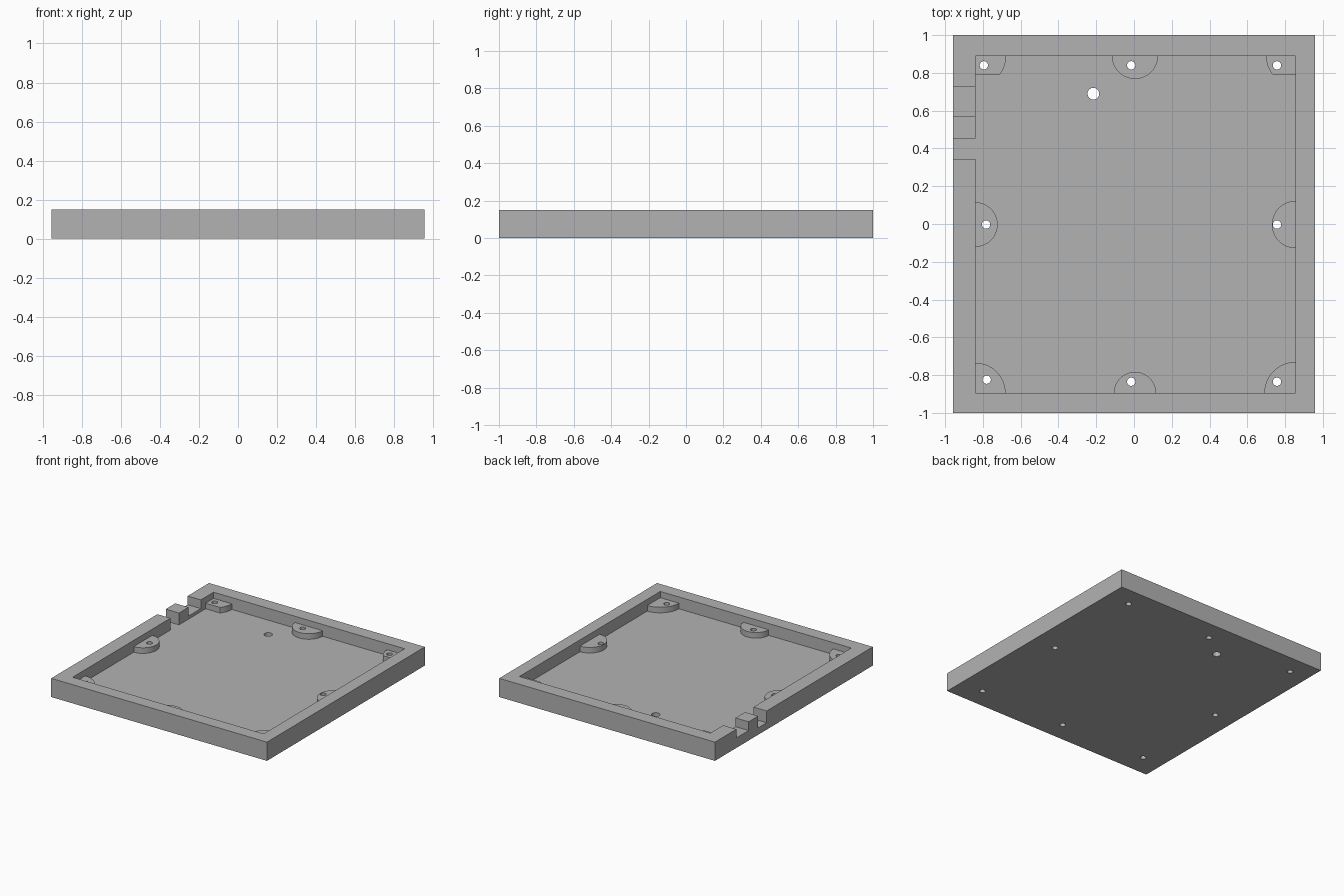
import bpy, bmesh
from math import cos, sin, tau, radians

if "Cube" in bpy.data.objects:
    bpy.data.objects.remove(bpy.data.objects["Cube"])

HEIGHT, FLOOR, BOSS_TOP = 0.15, 0.055, 0.10
LEFT, RIGHT, FRONT, BACK = -0.84, 0.855, -0.895, 0.89   # inner wall faces

grey = bpy.data.materials.new("plain grey")
grey.use_nodes = True
grey.diffuse_color = (0.45, 0.45, 0.45, 1)
grey.node_tree.nodes["Principled BSDF"].inputs["Base Color"].default_value = grey.diffuse_color


def prism(bm, outline, z0, z1):
    """Extrude a counter-clockwise outline from z0 to z1."""
    face = bm.faces.new([bm.verts.new((x, y, z0)) for x, y in outline])
    grown = bmesh.ops.extrude_face_region(bm, geom=[face], use_keep_orig=True)
    for v in grown["geom"]:
        if isinstance(v, bmesh.types.BMVert):
            v.co.z = z1


def box(bm, x0, x1, y0, y1, z0, z1):
    prism(bm, [(x0, y0), (x1, y0), (x1, y1), (x0, y1)], z0, z1)


def disc(x, y, r, sides, y_min=-9):
    """Circle outline, optionally cut flat at y_min."""
    points = []
    for i in range(sides):
        a = tau * (i + 0.5) / sides
        points.append((x + r * cos(a), max(y + r * sin(a), y_min)))
    return points


def finish(bm, name):
    bmesh.ops.recalc_face_normals(bm, faces=bm.faces)
    mesh = bpy.data.meshes.new(name)
    bm.to_mesh(mesh)
    bm.free()
    mesh.materials.append(grey)
    ob = bpy.data.objects.new(name, mesh)
    bpy.context.collection.objects.link(ob)
    return ob


def cut(target, cutter):
    """Subtract the cutter from the target and discard the cutter."""
    cutter.hide_render = True
    mod = target.modifiers.new("cut", 'BOOLEAN')
    mod.operation, mod.solver, mod.object = 'DIFFERENCE', 'EXACT', cutter
    bpy.context.view_layer.objects.active = target
    bpy.ops.object.modifier_apply(modifier=mod.name)
    bpy.data.objects.remove(cutter)


# Outer block
bm = bmesh.new()
box(bm, -0.957, 0.957, -1, 1, 0, HEIGHT)
tray = finish(bm, "tray")

# Cavity shape, with the screw bosses left standing in it
bm = bmesh.new()
box(bm, LEFT, RIGHT, FRONT, BACK, FLOOR, 0.3)
cavity = finish(bm, "cavity_cutter")

bm = bmesh.new()
for x, y, r in [(LEFT, FRONT, 0.16), (RIGHT, FRONT, 0.165),
                (0.005, FRONT, 0.112), (0.005, BACK, 0.122),
                (LEFT, -0.003, 0.118), (RIGHT, -0.003, 0.125)]:
    prism(bm, disc(x, y, r, 64), 0, BOSS_TOP)
for x, r in [(LEFT, 0.163), (RIGHT, 0.156)]:      # back corners have a flat front
    outline = [p for p in disc(x, BACK, r, 64) if p[1] > 0.79]
    half = (r * r - 0.01) ** 0.5
    outline += [(x - half, 0.79), (x + half, 0.79)]
    outline.sort(key=lambda p: (p[0] - x) / max(abs(p[1] - 0.79), 1e-6))
    from math import atan2
    outline.sort(key=lambda p: atan2(p[1] - BACK, p[0] - x))
    prism(bm, outline, 0, BOSS_TOP)
cut(cavity, finish(bm, "boss_shapes"))
cut(tray, cavity)

# Cable notches through the right-hand wall
for y0, y1, z in [(0.345, 0.452, FLOOR), (0.573, 0.728, 0.08)]:
    bm = bmesh.new()
    box(bm, -1.1, LEFT + 0.01, y0, y1, z, 0.3)
    cut(tray, finish(bm, "notch_cutter"))

# Screw holes and one larger hole in the floor
bm = bmesh.new()
for x, y in [(-0.795, 0.84), (-0.015, 0.84), (0.757, 0.84),
             (-0.783, -0.003), (0.757, -0.003),
             (-0.78, -0.824), (-0.015, -0.835), (0.757, -0.835)]:
    prism(bm, disc(x, y, 0.022, 32), -0.1, 0.3)
prism(bm, disc(-0.215, 0.69, 0.031, 32), -0.1, 0.3)
cut(tray, finish(bm, "hole_cutters"))

# Smooth the round walls and keep the edges sharp
bpy.ops.object.select_all(action='DESELECT')
tray.select_set(True)
bpy.context.view_layer.objects.active = tray
bpy.ops.object.shade_smooth_by_angle(angle=radians(30))
